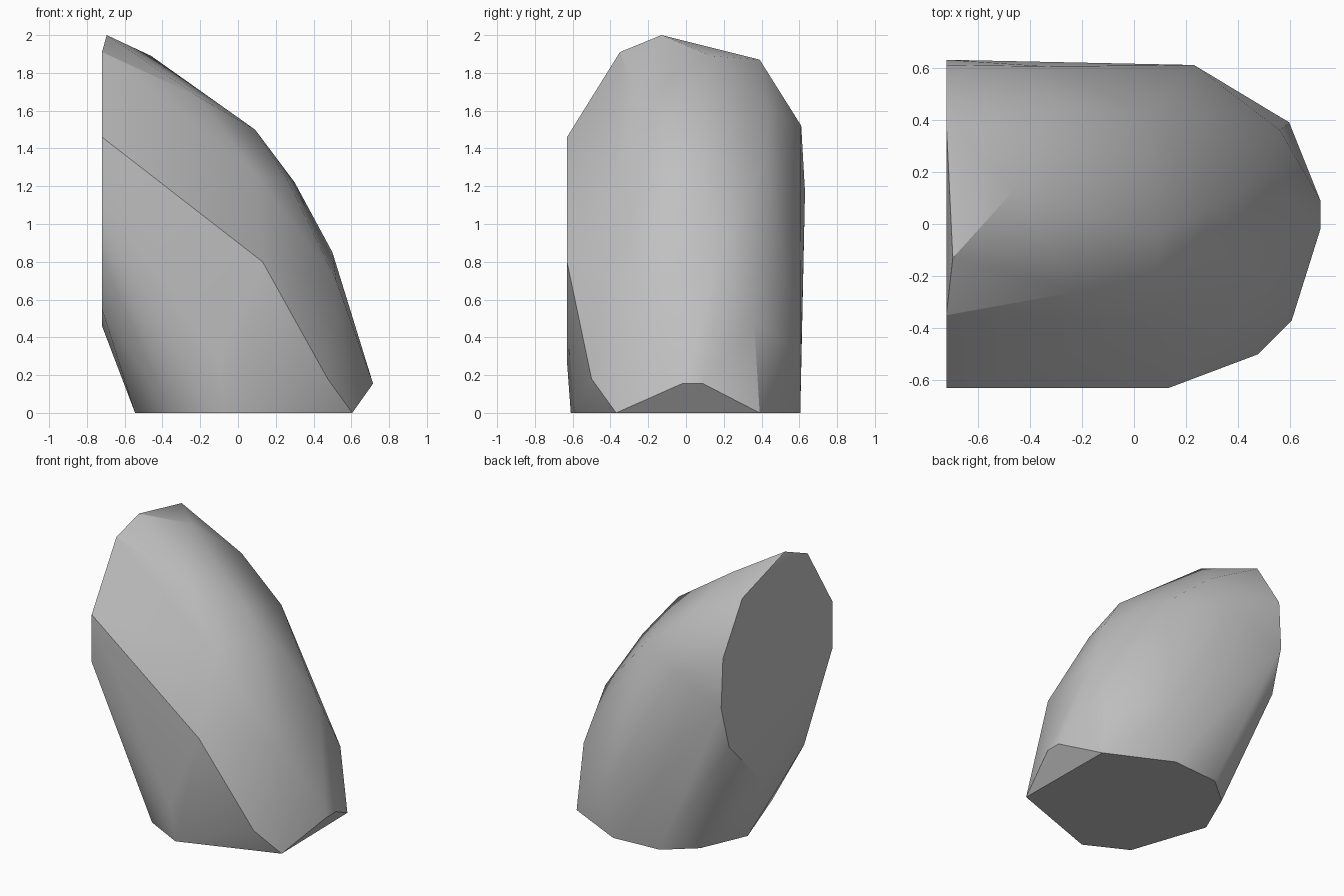
import bpy
import bmesh
import math

# Remove only the default object
default_cube = bpy.data.objects.get("Cube")
if default_cube:
    bpy.data.objects.remove(default_cube, do_unlink=True)


def make_material(name, colour):
    material = bpy.data.materials.new(name)
    material.use_nodes = True
    material.diffuse_color = colour
    shader = material.node_tree.nodes["Principled BSDF"]
    shader.inputs["Base Color"].default_value = colour
    shader.inputs["Roughness"].default_value = 0.9
    return material


def make_hull(name, points, material):
    """Wrap a set of chiselled corner points in a convex faceted solid."""
    mesh = bpy.data.meshes.new(name)
    bm = bmesh.new()
    for point in points:
        bm.verts.new(point)
    result = bmesh.ops.convex_hull(bm, input=bm.verts)
    unused = [e for e in result["geom_interior"] if isinstance(e, bmesh.types.BMVert)]
    bmesh.ops.delete(bm, geom=unused, context="VERTS")
    # Merge triangles on the flat cut planes
    bmesh.ops.dissolve_limit(bm, angle_limit=math.radians(0.5),
                             verts=bm.verts, edges=bm.edges)
    bmesh.ops.recalc_face_normals(bm, faces=bm.faces)
    bm.to_mesh(mesh)
    bm.free()
    mesh.materials.append(material)
    rock = bpy.data.objects.new(name, mesh)
    bpy.context.collection.objects.link(rock)
    return rock


# Flat underside outline (x, y), resting on the ground
ground_outline = [(.605, -.37), (-.07, -.61), (-.36, -.46), (-.545, .08),
                  (-.4, .41), (-.2, .58), (.155, .605), (.595, .39)]

# Flat split side outline (y, z), upright on the -x side
split_x = -.72
split_outline = [(-.35, 1.91), (-.63, 1.46), (-.63, 1.12), (-.31, .55), (.15, .46),
                 (.54, .86), (.63, 1.17), (.61, 1.52), (.39, 1.87)]

# Peak and the ridge running down towards +x
ridge = [(-.695, -.13, 2), (-.46, .13, 1.89), (.09, -.04, 1.5),
         (.3, .06, 1.22), (.27, -.13, 1.22), (.5, .2, .85),
         (.715, .09, .155), (.715, -.02, .155)]

# Corners on the front and back flanks
front_flank = [(-.22, -.26, 1.68), (.08, -.37, 1.28), (.52, -.25, .7),
               (.475, -.5, .18), (.13, -.63, .8), (-.1, -.63, .27)]
back_flank = [(-.28, .44, 1.61), (.05, .42, 1.335),
              (-.34, .605, 1.32), (.23, .61, .3), (.56, .36, .48)]

corners = [(x, y, 0) for x, y in ground_outline]
corners += [(split_x, y, z) for y, z in split_outline]
corners += ridge + front_flank + back_flank

stone_grey = make_material("stone grey", (.53, .53, .53, 1))
boulder = make_hull("boulder", corners, stone_grey)

# Soften gentle facets while keeping the cut edges crisp
bpy.ops.object.select_all(action="DESELECT")
boulder.select_set(True)
bpy.context.view_layer.objects.active = boulder
bpy.ops.object.shade_smooth_by_angle(angle=math.radians(30))
